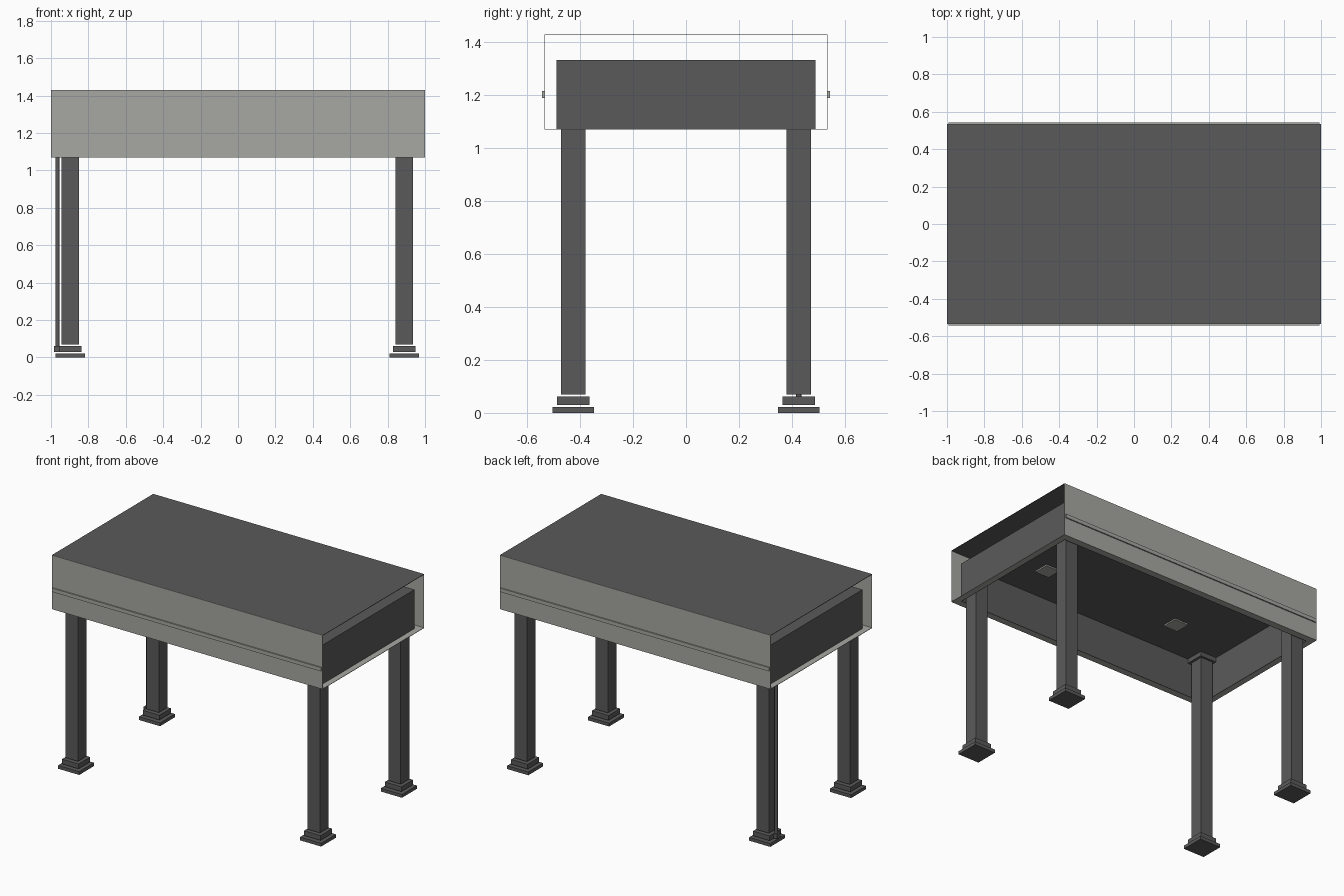
import bpy

if "Cube" in bpy.data.objects:
    bpy.data.objects.remove(bpy.data.objects["Cube"], do_unlink=True)


def material(name, rgb):
    mat = bpy.data.materials.new(name)
    mat.use_nodes = True
    mat.diffuse_color = (*rgb, 1)
    mat.node_tree.nodes["Principled BSDF"].inputs["Base Color"].default_value = (*rgb, 1)
    return mat


dark = material("dark grey steel", (0.102, 0.102, 0.105))
light = material("light warm grey panel", (0.39, 0.39, 0.36))


def box(name, xs, ys, zs, mat):
    """Box spanning the given (low, high) ranges."""
    bpy.ops.mesh.primitive_cube_add(size=1)
    ob = bpy.context.object
    ob.name = name
    ranges = (xs, ys, zs)
    ob.location = [(a + b) / 2 for a, b in ranges]
    ob.scale = [abs(b - a) for a, b in ranges]
    bpy.ops.object.transform_apply(location=True, scale=True)
    ob.data.materials.append(mat)
    return ob


def square(name, x, y, half, zs, mat):
    return box(name, (x - half, x + half), (y - half, y + half), zs, mat)


T = 0.003                    # sheet thickness
TOP, SOFFIT, CEILING = 1.43, 1.07, 1.333
OUT_Y, IN_Y, IN_X = 0.535, 0.49, 0.96

# Roof sheet and inner ceiling
box("roof", (-1, 1), (-OUT_Y + T, OUT_Y - T), (TOP - T, TOP), dark)
box("ceiling", (-IN_X, IN_X), (-IN_Y, IN_Y), (CEILING - T, CEILING), dark)

# Long sides: fascia, trim rail, inner beam, soffit strip
for s, side in ((-1, "front"), (1, "back")):
    box(side + "_fascia", (-1, 1), (s * (OUT_Y - T), s * OUT_Y), (SOFFIT, TOP), light)
    box(side + "_trim_rail", (-0.992, 0.992), (s * OUT_Y, s * 0.543), (1.19, 1.215), light)
    box(side + "_beam", (-IN_X, IN_X), (s * (IN_Y - T), s * IN_Y), (SOFFIT, CEILING), dark)
    box(side + "_soffit", (-1, 1), (s * IN_Y, s * (OUT_Y - T)), (SOFFIT, SOFFIT + T), light)

# Open ends: recessed end beam and soffit strip
for s, side in ((-1, "right"), (1, "left")):
    box(side + "_end_beam", (s * (IN_X - T), s * IN_X), (-IN_Y, IN_Y), (SOFFIT, CEILING), dark)
    box(side + "_end_soffit", (s * IN_X, s), (-IN_Y, IN_Y), (SOFFIT, SOFFIT + T), light)

# Columns with stepped bases and capitals
for x, side in ((-0.897, "right"), (0.889, "left")):
    for y, end in ((-0.426, "front"), (0.426, "back")):
        name = f"{end}_{side}_column"
        square(name, x, y, 0.046, (0.07, CEILING - T), dark)
        square(name + "_foot", x, y, 0.078, (0, 0.022), dark)
        square(name + "_base_step", x, y, 0.061, (0.03, 0.062), dark)
        square(name + "_capital", x, y, 0.061, (1.3, CEILING - T), dark)

# Drain pipe beside the back right column
bpy.ops.mesh.primitive_cylinder_add(vertices=16, radius=0.01, depth=SOFFIT - 0.06,
                                    location=(-0.965, 0.426, (SOFFIT + 0.06) / 2))
pipe = bpy.context.object
pipe.name = "drain_pipe"
pipe.data.materials.append(dark)
bpy.ops.object.shade_smooth_by_angle()
square("drain_pipe_collar", -0.966, 0.426, 0.018, (0.03, 0.062), dark)

# Ceiling lights
for x in (-0.51, 0.51):
    for y in (-0.21, 0.21):
        square("ceiling_light", x, y, 0.052, (CEILING - 0.012, CEILING - T), light)
